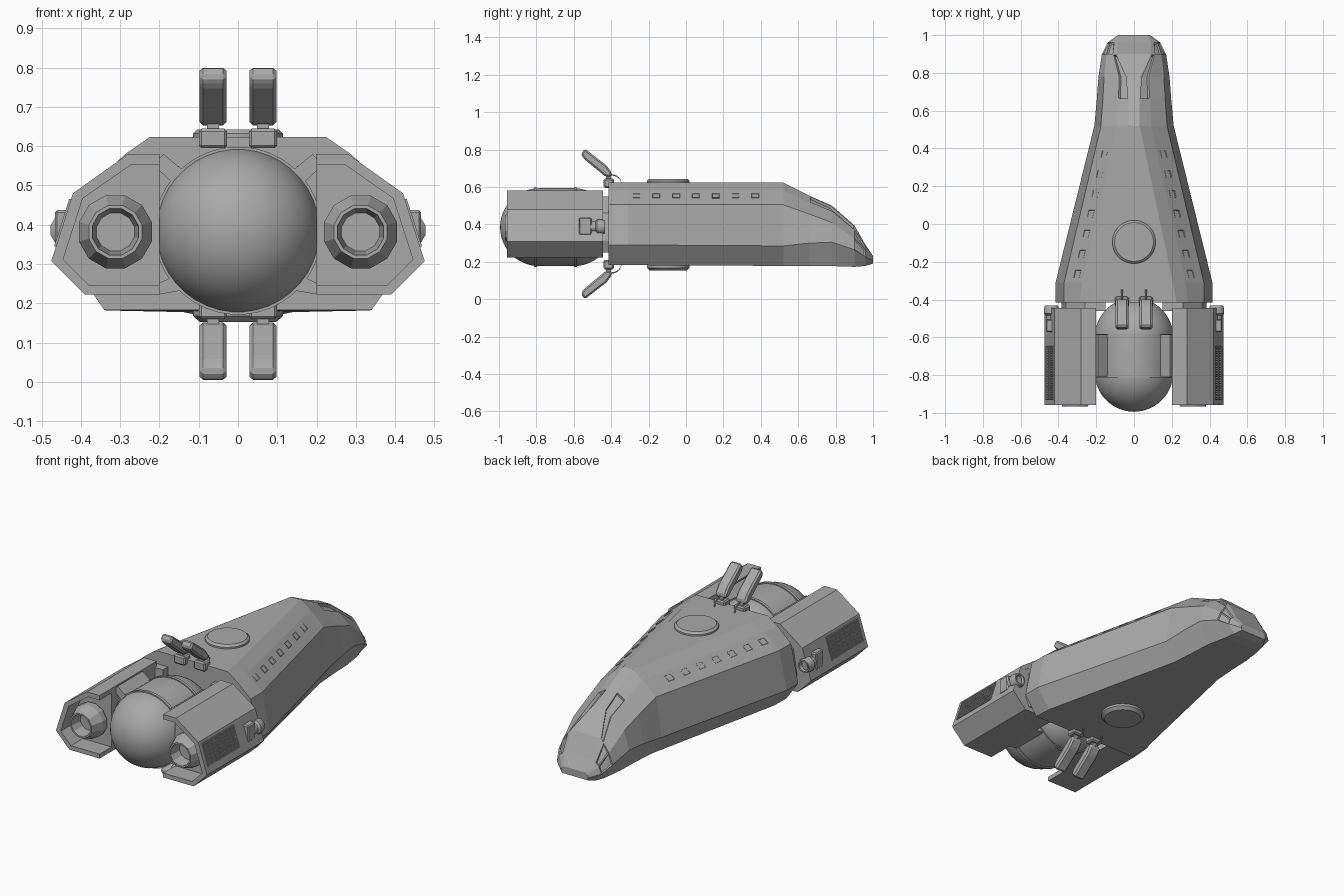
import bpy, bmesh, math
from mathutils import Vector, Matrix

if "Cube" in bpy.data.objects:
    bpy.data.objects.remove(bpy.data.objects["Cube"])

grey = bpy.data.materials.new("hull grey")
grey.diffuse_color = (0.4, 0.4, 0.4, 1)
grey.use_nodes = True
grey.node_tree.nodes["Principled BSDF"].inputs["Base Color"].default_value = grey.diffuse_color


def finish(name, bm, smooth=False):
    bmesh.ops.recalc_face_normals(bm, faces=bm.faces)
    me = bpy.data.meshes.new(name)
    bm.to_mesh(me)
    bm.free()
    me.materials.append(grey)
    ob = bpy.data.objects.new(name, me)
    bpy.context.collection.objects.link(ob)
    if smooth:
        for p in me.polygons:
            p.use_smooth = True
        me.set_sharp_from_angle(angle=math.radians(35))
    return ob


def loft(bm, rings, caps=True):
    vs = [[bm.verts.new(p) for p in r] for r in rings]
    n = len(vs[0])
    for r0, r1 in zip(vs, vs[1:]):
        for i in range(n):
            bm.faces.new((r0[i], r0[(i + 1) % n], r1[(i + 1) % n], r1[i]))
    if caps:
        bm.faces.new(vs[0])
        bm.faces.new(vs[-1])


def prism(name, pts, axis, lo, hi, bevel=0):
    """Extrude a 2D profile: (x,z) along y, or (y,z) along x."""
    bm = bmesh.new()
    if axis == 'y':
        loft(bm, [[(a, t, b) for a, b in pts] for t in (lo, hi)])
    else:
        loft(bm, [[(t, a, b) for a, b in pts] for t in (lo, hi)])
    if bevel:
        bmesh.ops.bevel(bm, geom=bm.edges[:], offset=bevel, segments=1, affect='EDGES')
    return finish(name, bm)


def box(name, x0, x1, y0, y1, z0, z1, bevel=0):
    return prism(name, [(x0, z0), (x1, z0), (x1, z1), (x0, z1)], 'y', y0, y1, bevel)


def lathe(name, prof, n, c, axis='y', smooth=True):
    """Turn (radius, position) pairs about the y or z axis through c."""
    bm = bmesh.new()
    rings = []
    for r, t in prof:
        ang = [2 * math.pi * (i + 0.5) / n for i in range(n)]
        if axis == 'y':
            rings.append([(c[0] + r * math.cos(a), t, c[1] + r * math.sin(a)) for a in ang])
        else:
            rings.append([(c[0] + r * math.cos(a), c[1] + r * math.sin(a), t) for a in ang])
    loft(bm, rings)
    return finish(name, bm, smooth)


# Main hull: y, ridge edge, canopy edge, shoulder, chine, keel edge
S = [(-.415, .225, .623, .37, .505, .415, .29, .34, .183),
     (-.31, .205, .623, .37, .505, .415, .29, .335, .182),
     (.52, .03, .623, .175, .505, .21, .285, .15, .178),
     (.66, .03, .553, .165, .455, .197, .30, .14, .178),
     (.78, .035, .50, .158, .41, .188, .305, .135, .177),
     (.90, .09, .395, .145, .325, .17, .265, .115, .173),
     (.96, .09, .29, .125, .265, .14, .225, .10, .178),
     (1.0, .07, .23, .082, .22, .085, .205, .08, .19)]
rings = []
for y, ax, az, bx, bz, cx, cz, dx, dz in S:
    wx, wz = ax + .42 * (bx - ax), az + .36 * (bz - az)
    half = [(ax, az), (wx, wz), (bx, bz), (cx, cz), (dx, dz)]
    rings.append([(x, y, z) for x, z in half] + [(-x, y, z) for x, z in reversed(half)])
bm = bmesh.new()
loft(bm, rings)
bmesh.ops.recalc_face_normals(bm, faces=bm.faces)
# Recessed canopy panes either side of the ridge
for s in (1, -1):
    panes = []
    for f in bm.faces:
        m = f.calc_center_median()
        if .67 < m.y < .89 and .02 < m.x * s < .105 and m.z > .4:
            panes.append(f)
    bmesh.ops.inset_region(bm, faces=panes, thickness=.008, depth=-.0)
    bmesh.ops.inset_region(bm, faces=panes, thickness=.004, depth=-.014)
# Recessed nose lamps
lamps = [f for f in bm.faces if .92 < f.calc_center_median().y < .95
         and abs(f.calc_center_median().x) > .12 and f.calc_center_median().z > .23]
bmesh.ops.inset_individual(bm, faces=lamps, thickness=.008, depth=-.006)
finish("main_hull", bm)

# Rows of framed side windows on the upper slopes
for s in (1, -1):
    bm = bmesh.new()
    for i in range(7):
        y = -.265 + i * .635 / 6
        t = (y + .31) / .83
        a = Vector((.205 - .175 * t, y, .623))
        b = Vector((.37 - .195 * t, y, .505))
        p = a.lerp(b, .62)
        down = (b - a).normalized()
        along = Vector((-.22, 1, 0)).normalized()
        nor = along.cross(down)
        nor = nor.normalized() * (1 if nor.z > 0 else -1)
        q = []
        for h in (-.006, .006):
            q.append([p + along * u * .02 + down * v * .018 + nor * h
                      for u, v in ((-1, -1), (1, -1), (1, 1), (-1, 1))])
        loft(bm, [[(k.x * s, k.y, k.z) for k in r] for r in q])
    bmesh.ops.recalc_face_normals(bm, faces=bm.faces)
    tops = [f for f in bm.faces if f.normal.z > .4 and f.normal.x * s > .2]
    bmesh.ops.inset_individual(bm, faces=tops, thickness=.005, depth=-.006)
    finish("side_windows", bm)

# Round hatches on top and underside
lathe("top_hatch", [(.115, .61), (.115, .632), (.103, .643)], 32, (0, -.095), 'z')
lathe("belly_hatch", [(.115, .20), (.115, .168), (.098, .153)], 32, (0, -.095), 'z')

# Neck joining hull to the engine section
for s in (1, -1):
    prism("neck", [(s * x, z) for x, z in ((.15, .25), (.36, .25), (.385, .31), (.36, .46),
                                           (.26, .55), (.15, .55))], 'y', -.46, -.40)

# Central tank with domed ends
CZ, R = .385, .209
prof = [(R * math.sin(a), -.785 - R * math.cos(a)) for a in [math.pi / 2 * (i + .05) / 12 for i in range(12)]]
prof += [(R, -.785)]
prof += [(R * math.cos(a), -.60 + R * math.sin(a)) for a in [math.pi / 2 * i / 12 for i in range(12)]]
lathe("central_tank", prof, 40, (0, CZ))
for y in (-.59, -.805):
    lathe("tank_hoop", [(.2, y - .008), (.214, y - .008), (.214, y + .008), (.2, y + .008)], 40, (0, CZ))

outer = [(.20, .58), (.28, .58), (.42, .48), (.475, .308), (.39, .222), (.20, .222)]
inner = [(.20, .247), (.38, .247), (.445, .312), (.395, .467), (.272, .553), (.20, .553)]
for s in (1, -1):
    m = lambda pts: [(s * x, z) for x, z in pts]
    # Engine pod: open C-shaped shell with a filled core
    prism("pod_shell", m(outer + inner), 'y', -.957, -.445)
    prism("pod_core", m(inner), 'y', -.85, -.45)
    # Engine nozzle
    lathe("engine_nozzle", [(.075, -.84), (.096, -.865), (.096, -.90), (.07, -.967), (.061, -.967),
                            (.05, -.90)], 12, (s * .312, .382), smooth=False)
    # Braces between the tank and the pod
    prism("upper_brace", m([(.135, .535), (.165, .505), (.215, .552), (.19, .58)]), 'y', -.81, -.585)
    prism("lower_brace", m([(.13, .235), (.15, .275), (.215, .245), (.205, .222)]), 'y', -.81, -.585)
    # Side grille made of thin slats
    bm = bmesh.new()

    def slat(y0, y1, z0, z1):
        def X(z):
            return .42 + .055 * (.48 - z) / .172
        loft(bm, [[(s * (X(z) + d), y, z) for d, z in
                   ((-.004, z0), (.005, z0), (.005, z1), (-.004, z1))] for y in (y0, y1)])
    for i in range(24):
        y = -.93 + i * .28 / 23
        slat(y - .0025, y + .0025, .345, .465)
    for i in range(7):
        z = .347 + i * .0195
        slat(-.933, -.647, z - .002, z + .002)
    finish("side_grille", bm)
    # Small side thruster in its housing
    box("thruster_housing", *sorted((s * .40, s * .466)), -.572, -.505, .342, .437, .006)
    lathe("side_thruster", [(.028, -.52), (.03, -.485), (.042, -.475), (.042, -.455), (.036, -.432),
                            (.028, -.432), (.022, -.46)], 12, (s * .437, .386))

# Paired folding fins above and below, with hinges and cables
fin = [(-.562, .777), (-.541, .805), (-.425, .715), (-.395, .675), (-.405, .652), (-.43, .655), (-.548, .752)]
for up in (True, False):
    Z = (lambda z: z) if up else (lambda z: .805 - z)
    side = "upper" if up else "lower"
    for s in (1, -1):
        x = s * .0635
        prism(side + "_fin", [(y, Z(z)) for y, z in fin], 'x', x - .034, x + .034, .009)
        box(side + "_fin_post", x - .015, x + .015, -.428, -.40, *sorted((Z(.62), Z(.67))))
        box(side + "_fin_base", x - .036, x + .036, -.44, -.385, *sorted((Z(.595), Z(.645))), .007)
        cable = [(-.40 + .055 * math.sin(a), Z(.615 + .05 * math.cos(a)))
                 for a in [math.pi / 2 * i / 6 for i in range(7)]]
        bm = bmesh.new()
        loft(bm, [[(x + .004 * math.cos(k), y, z + .004 * math.sin(k))
                   for k in [math.pi / 3 * j for j in range(6)]] for y, z in cable])
        finish(side + "_fin_cable", bm)
